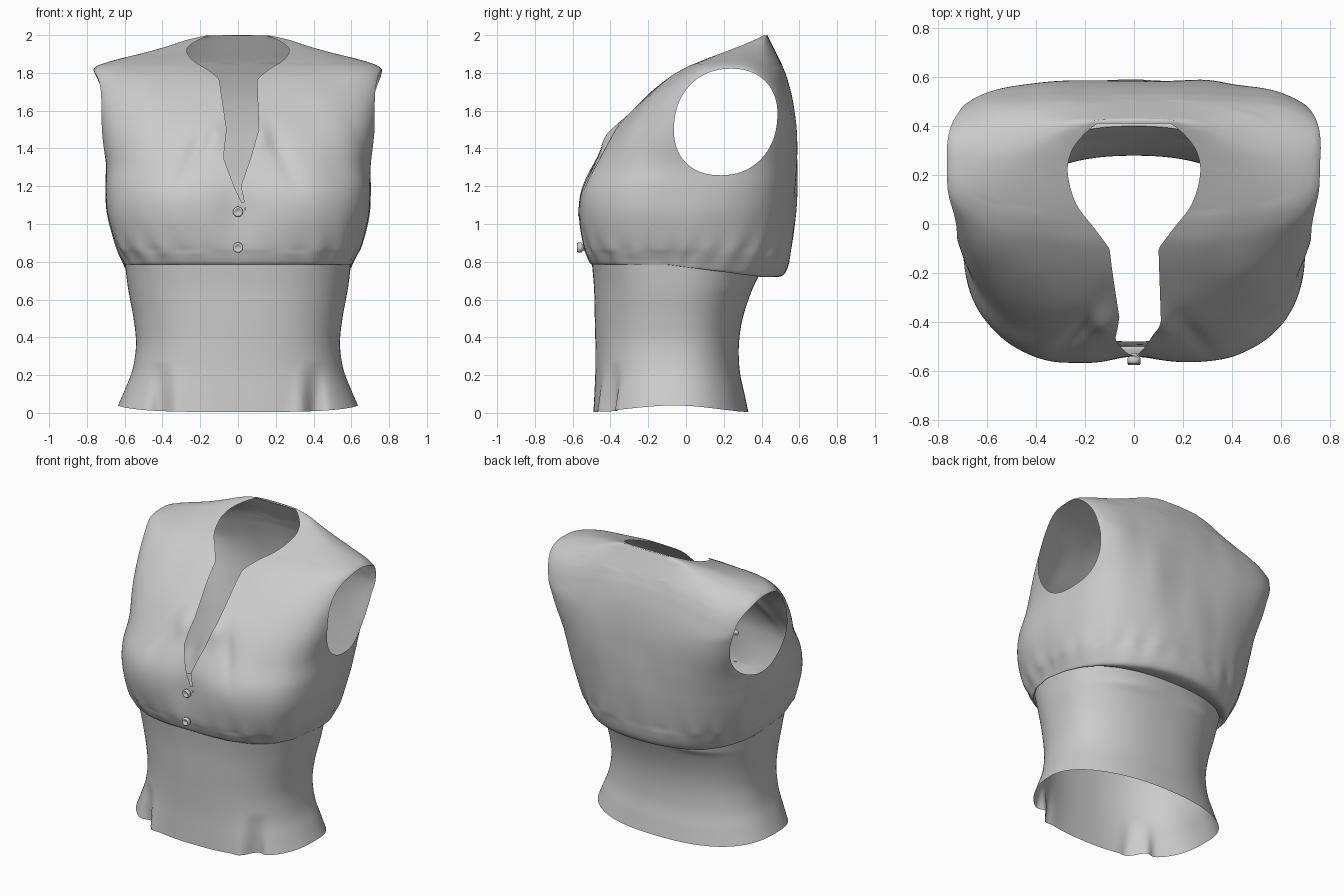
import bpy, bmesh, math
from mathutils import Vector, noise

if "Cube" in bpy.data.objects:
    bpy.data.objects.remove(bpy.data.objects["Cube"])


def lerp_table(table, t):
    """Piecewise linear lookup in (key, value) pairs with rising keys."""
    if t <= table[0][0]:
        return table[0][1]
    for (a, va), (b, vb) in zip(table, table[1:]):
        if t <= b:
            return va + (vb - va) * (t - a) / (b - a)
    return table[-1][1]


def resample(rows, steps):
    """Catmull-Rom smoothing of the profile rows."""
    out = []
    for i in range(len(rows) - 1):
        p = [rows[max(0, min(len(rows) - 1, i + k))] for k in (-1, 0, 1, 2)]
        for s in range(steps):
            t = s / steps
            out.append([0.5 * (2 * b + (c - a) * t + (2 * a - 5 * b + 4 * c - d) * t * t
                               + (3 * b - a - 3 * c + d) * t ** 3)
                        for a, b, c, d in zip(*p)])
    return out + [list(rows[-1])]


def gauss(v, centre, width):
    return math.exp(-((v - centre) / width) ** 2)


def smooth(v, lo, hi):
    t = max(0, min(1, (v - lo) / (hi - lo)))
    return t * t * (3 - 2 * t)


def loft(rows, steps, shape, segs=144, cap=False):
    """Stack of rounded-box rings: z, half width, front y, back y, mid y, front n, back n, back dip."""
    bm = bmesh.new()
    rings = []
    for z, w, yf, yb, yc, nf, nb, dip in resample(rows, steps):
        ring = []
        for i in range(segs):
            a = 2 * math.pi * i / segs
            c, s = math.cos(a), math.sin(a)
            n = nb if s > 0 else nf
            r = (abs(c) ** n + abs(s) ** n) ** (-1 / n)
            x, y = w * r * c, yc + r * abs(s) * ((yb if s > 0 else yf) - yc)
            drop = dip * max(0, min(1, (y + 0.1) / 0.5))
            ring.append(bm.verts.new(shape(Vector((x, y, z - drop)), a)))
        rings.append(ring)
    for lo, hi in zip(rings, rings[1:]):
        for i in range(segs):
            j = (i + 1) % segs
            bm.faces.new((lo[i], lo[j], hi[j], hi[i]))
    if cap:
        bm.faces.new(rings[-1])
    return bm


def cut(bm, f):
    """Trim away everything where f is negative, with a clean edge."""
    val = {v: f(v.co) for v in bm.verts}
    new = []
    for e in list(bm.edges):
        a, b = e.verts
        if val[a] * val[b] < 0:
            p, q, fp = a.co.copy(), b.co.copy(), val[a]
            lo, hi = 0.0, 1.0
            for _ in range(16):
                m = (lo + hi) / 2
                if f(p.lerp(q, m)) * fp > 0:
                    lo = m
                else:
                    hi = m
            _, v = bmesh.utils.edge_split(e, a, lo)
            v.co = p.lerp(q, lo)
            new.append(v)
    bmesh.ops.connect_verts(bm, verts=new)
    bmesh.ops.delete(bm, geom=[v for v, d in val.items() if d < 0], context='VERTS')


def finish(bm, name):
    bmesh.ops.recalc_face_normals(bm, faces=bm.faces)
    me = bpy.data.meshes.new(name)
    bm.to_mesh(me)
    bm.free()
    me.shade_smooth()
    ob = bpy.data.objects.new(name, me)
    bpy.context.collection.objects.link(ob)
    return ob


# Fitted waist panel with flared hem and two front hem tucks
def waist_shape(p, a):
    side = max(0, 1 - p.z / 0.25)
    p.z += 0.035 * side * math.cos(a) ** 4
    if p.y < -0.2:
        fade = max(0, 1 - p.z / 0.27)
        ax = abs(p.x)
        p.y += fade * (0.06 * gauss(ax, 0.41, 0.045) - 0.02 * gauss(ax, 0.33, 0.035))
    elif p.y > 0.1:
        p.y += 0.012 * gauss(p.z, 0.66, 0.025) * gauss(abs(p.x), 0.3, 0.15)
    return p


waist = [
    (0.005, 0.635, -0.49, 0.33, -0.06, 2.4, 2.3, 0),
    (0.10, 0.60, -0.485, 0.31, -0.06, 2.4, 2.3, 0),
    (0.22, 0.56, -0.48, 0.285, -0.06, 2.4, 2.3, 0),
    (0.36, 0.54, -0.48, 0.28, -0.06, 2.4, 2.3, 0),
    (0.50, 0.553, -0.483, 0.30, -0.06, 2.4, 2.3, 0),
    (0.66, 0.582, -0.487, 0.35, -0.05, 2.5, 2.3, 0.01),
    (0.81, 0.60, -0.50, 0.40, -0.05, 2.7, 2.3, 0.06),
]
finish(loft(waist, 8, waist_shape), "waist_panel")


# Bloused bodice with gathers above the seam and soft folds
def bodice_shape(p, a):
    out = Vector((math.cos(a), math.sin(a), 0))
    low = math.exp(-abs(p.z - 0.86) / 0.07)
    gather = 0.2 + gauss(abs(p.x), 0.45, 0.2)
    p += out * 0.006 * low * gather * math.sin(26 * abs(a - math.pi / 2) + 12 * p.z)
    # shoulders roll down towards the back corners
    if p.y > 0.27:
        p.z -= 0.13 * smooth(p.z, 1.5, 1.8) * min(1, abs(p.x) / 0.72) ** 2 * ((p.y - 0.27) / 0.24) ** 2
    if p.y < -0.1:
        bust = gauss(p.z, 1.08, 0.2)
        p.y += bust * (0.025 * gauss(p.x, 0, 0.12) - 0.01 * gauss(abs(p.x), 0.33, 0.15))
        p.y -= 0.03 * gauss(p.z, 1.47, 0.07) * gauss(abs(p.x), 0.12, 0.06)
        p.y += 0.02 * gauss(abs(p.x) + 0.45 * (p.z - 1.4), 0.22, 0.04) * gauss(p.z, 1.38, 0.15)
    if 0.85 < p.z < 1.85:
        p += out * 0.01 * noise.noise(Vector((p.x * 5, p.y * 5, p.z * 2.2)))
    return p


bodice = [
    (0.80, 0.595, -0.495, 0.40, -0.05, 2.7, 2.3, 0.065),
    (0.785, 0.60, -0.50, 0.49, -0.05, 2.8, 2.3, 0.065),
    (0.81, 0.613, -0.52, 0.535, -0.03, 2.9, 2.3, 0.05),
    (0.90, 0.655, -0.55, 0.56, -0.01, 3.0, 2.4, 0.02),
    (1.05, 0.693, -0.568, 0.578, 0.0, 3.1, 2.6, 0),
    (1.18, 0.70, -0.555, 0.585, 0.02, 3.1, 2.9, 0),
    (1.32, 0.70, -0.49, 0.588, 0.06, 2.9, 3.4, 0),
    (1.50, 0.74, -0.375, 0.583, 0.13, 2.9, 4.0, 0),
    (1.66, 0.763, -0.225, 0.562, 0.18, 3.1, 4.6, 0),
    (1.77, 0.77, -0.095, 0.535, 0.22, 3.2, 4.8, 0),
    (1.825, 0.758, -0.005, 0.515, 0.25, 3.2, 4.2, 0),
    (1.86, 0.68, 0.07, 0.50, 0.28, 3.0, 3.6, 0),
    (1.91, 0.49, 0.19, 0.475, 0.33, 2.6, 3.0, 0),
    (1.95, 0.36, 0.29, 0.455, 0.37, 2.5, 2.8, 0),
    (1.98, 0.27, 0.36, 0.44, 0.40, 2.4, 2.6, 0),
    (2.00, 0.17, 0.405, 0.43, 0.418, 2.2, 2.2, 0),
]
neck_half = resample([(-0.1, 0.10), (-0.02, 0.16), (0.08, 0.235), (0.2, 0.27), (0.29, 0.258),
                      (0.36, 0.21), (0.41, 0.15), (0.425, 0.11)], 5) + [[0.435, -0.2]]
slit_half = [(1.0, -0.06), (1.06, 0.0), (1.2, 0.018), (1.35, 0.072), (1.5, 0.085), (1.77, 0.10)]
slit_mid = [(1.06, 0.045), (1.2, -0.003), (1.35, -0.005), (1.5, 0.025), (1.77, 0.0)]


def neckline(p):
    if p.y > -0.1:
        return abs(p.x) - lerp_table(neck_half, p.y) if p.z > 1.65 else 1.0
    return abs(p.x - lerp_table(slit_mid, p.z)) - lerp_table(slit_half, p.z)


def armhole(p):
    if abs(p.x) < 0.35:
        return 1.0
    v = p.z - 1.54
    u = p.y - 0.21 - 0.1 * v
    return abs(u / 0.272) ** 2.2 + abs(v / 0.282) ** 2.2 - 1


bm = loft(bodice, 8, bodice_shape, 224, cap=True)
cut(bm, neckline)
cut(bm, armhole)
finish(bm, "bodice")

# Two front buttons, turned around the y axis
profile = [(0, -0.006), (0.013, -0.006), (0.017, -0.014), (0.023, -0.014),
           (0.027, -0.006), (0.027, 0.008), (0.018, 0.016), (0.01, 0.03), (0, 0.03)]
for name, y, z in (("upper_button", -0.557, 1.065), ("lower_button", -0.562, 0.875)):
    bm = bmesh.new()
    vs = [bm.verts.new((r, y + h, z)) for r, h in profile]
    es = [bm.edges.new(pair) for pair in zip(vs, vs[1:])]
    bmesh.ops.spin(bm, geom=vs + es, cent=(0, y, z), axis=(0, 1, 0),
                   angle=2 * math.pi, steps=24)
    bmesh.ops.remove_doubles(bm, verts=bm.verts, dist=0.0005)
    finish(bm, name)
